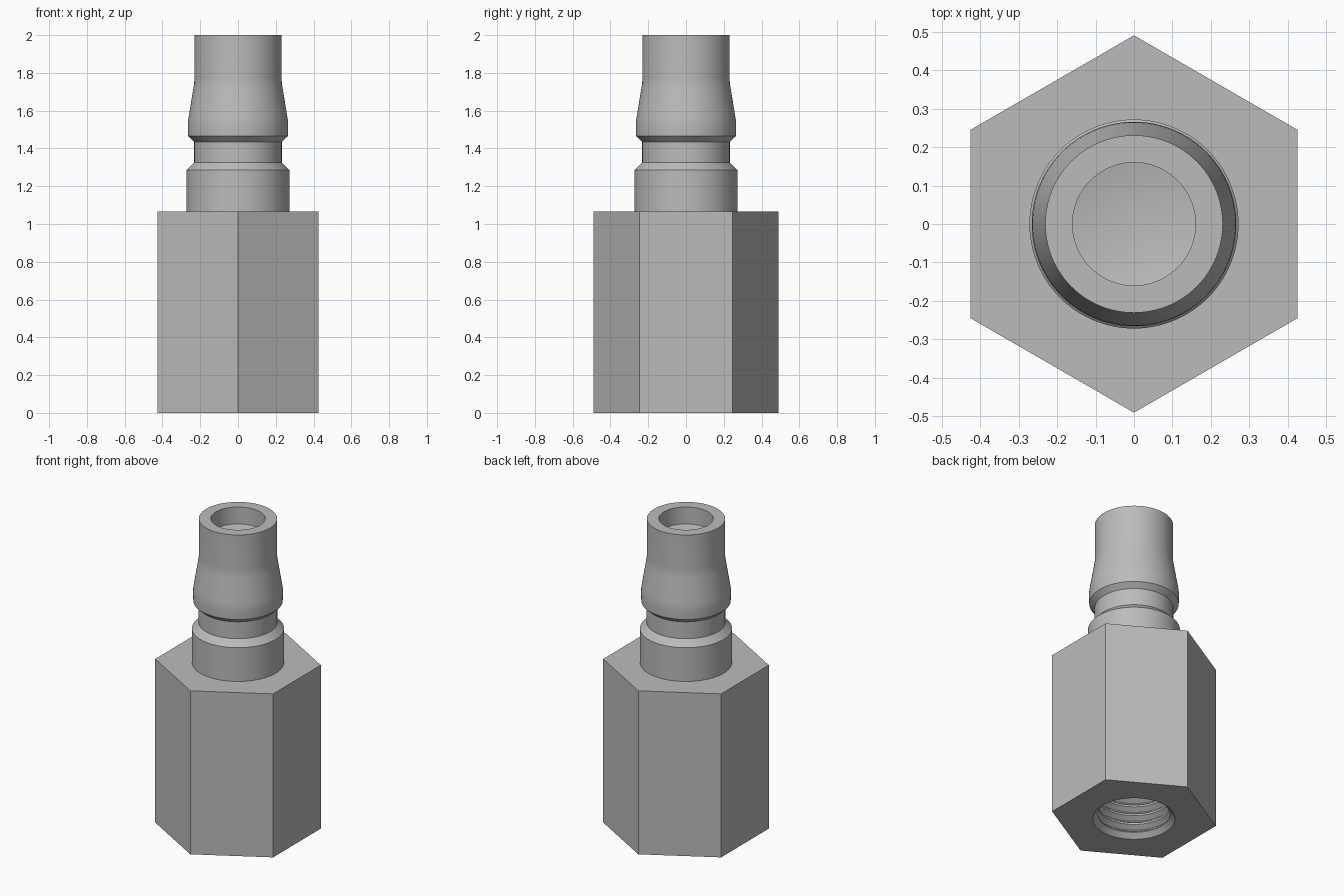
import bpy
import bmesh
import math

SEGMENTS = 96
APOTHEM = 0.425

cube = bpy.data.objects.get("Cube")
if cube:
    bpy.data.objects.remove(cube, do_unlink=True)

steel = bpy.data.materials.new("grey steel")
steel.use_nodes = True
colour = (0.5, 0.5, 0.5, 1)
steel.diffuse_color = colour
steel.node_tree.nodes["Principled BSDF"].inputs["Base Color"].default_value = colour


def hex_radius(angle):
    """Distance to a hexagon side, with flats facing left and right."""
    sector = math.pi / 3
    offset = (angle + sector / 2) % sector - sector / 2
    return APOTHEM / math.cos(offset)


def lathe(name, profile):
    """Turn (radius, height) points about z; radius "hex" follows the hexagon,
    radius 0 closes to a single point."""
    bm = bmesh.new()
    rings = []
    for radius, z in profile:
        if radius == 0:
            rings.append([bm.verts.new((0, 0, z))] * SEGMENTS)
            continue
        ring = []
        for i in range(SEGMENTS):
            a = math.tau * i / SEGMENTS
            r = hex_radius(a) if radius == "hex" else radius
            ring.append(bm.verts.new((r * math.cos(a), r * math.sin(a), z)))
        rings.append(ring)
    for low, high in zip(rings, rings[1:]):
        for i in range(SEGMENTS):
            j = (i + 1) % SEGMENTS
            corners = dict.fromkeys((low[i], low[j], high[j], high[i]))
            bm.faces.new(list(corners))
    mesh = bpy.data.meshes.new(name)
    bm.to_mesh(mesh)
    bm.free()
    mesh.materials.append(steel)
    obj = bpy.data.objects.new(name, mesh)
    bpy.context.collection.objects.link(obj)
    bpy.ops.object.select_all(action="DESELECT")
    obj.select_set(True)
    bpy.context.view_layer.objects.active = obj
    bpy.ops.object.shade_smooth_by_angle(angle=math.radians(25))
    return obj


# Hexagonal body with a threaded blind bore underneath
crest, root, pitch, turns = 0.213, 0.243, 0.06, 10
bore = [(0, 0.8), (crest, 0.7)]
for k in reversed(range(turns)):
    z = 0.03 + k * pitch
    bore += [(crest, z + pitch * 0.9), (root, z + pitch * 0.55),
             (root, z + pitch * 0.45), (crest, z + pitch * 0.1)]
bore += [(crest, 0.03), (root, 0)]
lathe("hex_body", bore + [("hex", 0), ("hex", 1.065), (0.25, 1.065)])

# Turned plug: collar, locking groove, tapered nose and shallow top recess
lathe("plug_nose", [
    (0.272, 1.065), (0.272, 1.285), (0.232, 1.325),
    (0.232, 1.435), (0.264, 1.465),
    (0.266, 1.52), (0.264, 1.55), (0.259, 1.58),
    (0.236, 1.72), (0.232, 1.745), (0.231, 1.77), (0.231, 2),
    (0.16, 2), (0.16, 1.89), (0, 1.86),
])
